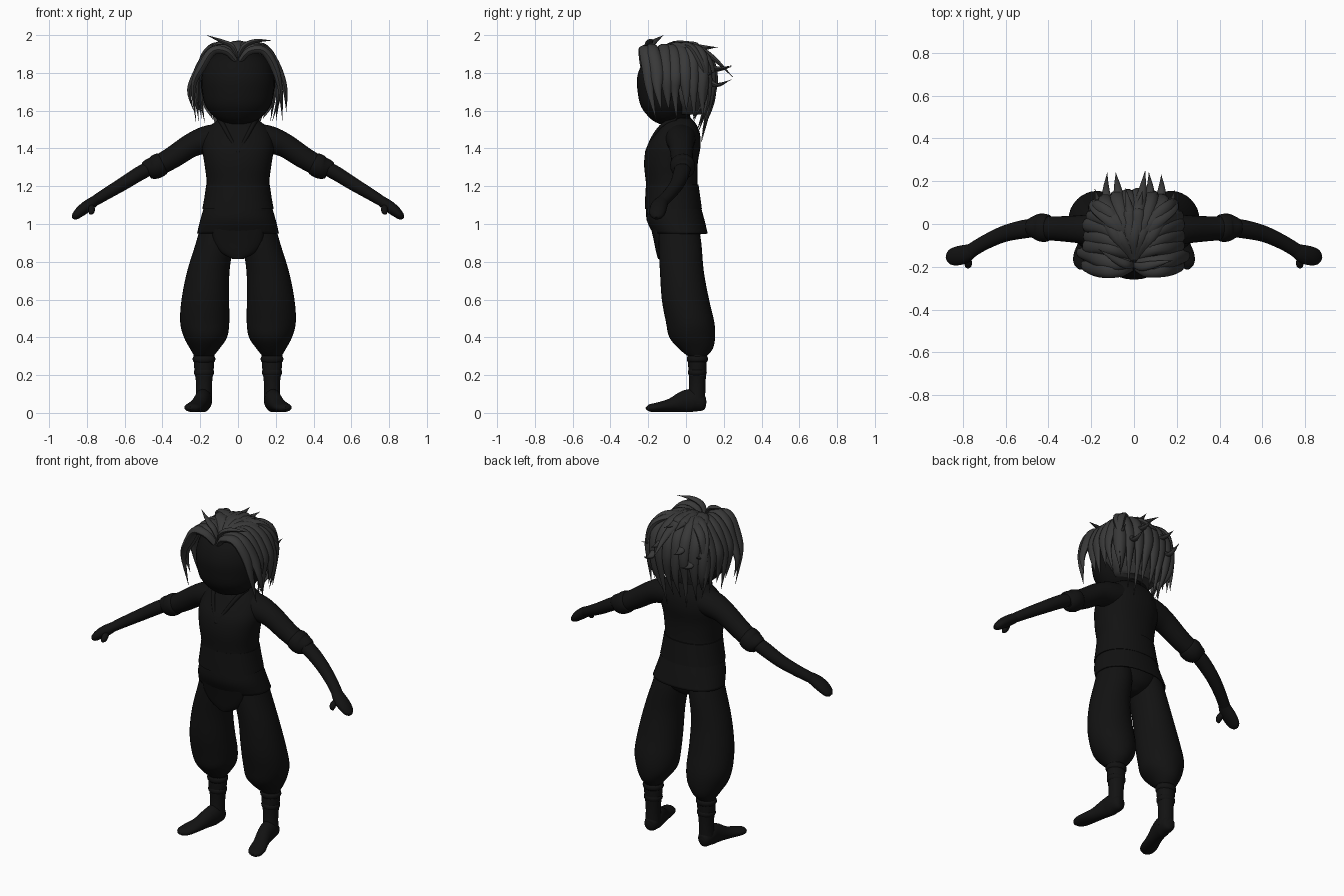
import bpy, bmesh, math, random
from mathutils import Vector

random.seed(4)

def material(name, v):
    m = bpy.data.materials.new(name)
    m.diffuse_color = (v, v, v, 1)
    return m

CLOTH = material("dark_cloth", 0.006)
HAIR = material("dark_grey", 0.04)

def spline(rows, steps):
    """Smooth interpolation through rows of numbers (Catmull-Rom)."""
    out = []
    for i in range(len(rows) - 1):
        p0, p1 = rows[max(i - 1, 0)], rows[i]
        p2, p3 = rows[i + 1], rows[min(i + 2, len(rows) - 1)]
        for k in range(steps):
            t = k / steps
            out.append([0.5 * (2 * b + (c - a) * t + (2 * a - 5 * b + 4 * c - d) * t * t
                               + (3 * b - a - 3 * c + d) * t ** 3)
                        for a, b, c, d in zip(p0, p1, p2, p3)])
    out.append(list(rows[-1]))
    return out

def tube(name, rows, mat=CLOTH, side=(0, 1, 0), flat=False, n=24, steps=4,
         cap=True, power=2.0, mirror=1):
    """Skin elliptical rings (x, y, z, half_a, half_b); flat keeps rings horizontal."""
    rows = spline([(r[0] * mirror, *r[1:]) for r in rows], steps)
    pts = [Vector(r[:3]) for r in rows]
    bm = bmesh.new()
    rings = []
    for i, r in enumerate(rows):
        if flat:
            u, v = Vector((1, 0, 0)), Vector((0, 1, 0))
        else:
            t = (pts[min(i + 1, len(pts) - 1)] - pts[max(i - 1, 0)]).normalized()
            u = Vector(side)
            u = (u - t * u.dot(t)).normalized()
            v = t.cross(u)
        ring = []
        for k in range(n):
            c, s = math.cos(2 * math.pi * k / n), math.sin(2 * math.pi * k / n)
            c = math.copysign(abs(c) ** (2 / power), c)
            s = math.copysign(abs(s) ** (2 / power), s)
            ring.append(bm.verts.new(pts[i] + u * max(r[3], .001) * c + v * max(r[4], .001) * s))
        rings.append(ring)
    for a, b in zip(rings, rings[1:]):
        for k in range(n):
            bm.faces.new((a[k], a[(k + 1) % n], b[(k + 1) % n], b[k]))
    if cap:
        bm.faces.new(rings[0])
        bm.faces.new(rings[-1])
    bmesh.ops.recalc_face_normals(bm, faces=bm.faces)
    me = bpy.data.meshes.new(name)
    bm.to_mesh(me)
    bm.free()
    me.materials.append(mat)
    ob = bpy.data.objects.new(name, me)
    bpy.context.collection.objects.link(ob)
    bpy.context.view_layer.objects.active = ob
    bpy.ops.object.select_all(action='DESELECT')
    ob.select_set(True)
    bpy.ops.object.shade_smooth_by_angle(angle=math.radians(50))
    return ob

# Head and neck
tube("head", [(0, -.10, 1.53, .04, .04), (0, -.095, 1.555, .11, .09), (0, -.087, 1.62, .17, .15),
              (0, -.078, 1.70, .19, .178), (0, -.075, 1.78, .192, .183), (0, -.07, 1.86, .165, .155),
              (0, -.06, 1.91, .10, .10), (0, -.06, 1.925, .01, .01)], flat=True, n=32)
tube("neck", [(0, -.03, 1.48, .07, .06), (0, -.04, 1.60, .065, .06)], flat=True)

# Jacket body, sash and flared skirt
tube("jacket", [(0, -.035, 1.56, .09, .06), (0, -.037, 1.53, .135, .09), (0, -.045, 1.48, .175, .118),
                (0, -.065, 1.41, .19, .142), (0, -.08, 1.32, .178, .142), (0, -.075, 1.20, .165, .136),
                (0, -.068, 1.07, .182, .145)], flat=True, n=36, power=2.2)
tube("sash", [(0, -.073, 1.21, .168, .139), (0, -.07, 1.14, .178, .146), (0, -.067, 1.08, .189, .151)],
     flat=True, n=36, power=2.2)
skirt = tube("jacket_skirt", [(0, -.066, 1.09, .18, .145), (0, -.055, 1.02, .20, .153),
                              (0, -.03, .95, .217, .145)], flat=True, n=36, cap=False, power=2.2)
skirt.modifiers.new("thickness", 'SOLIDIFY').thickness = .008
tube("front_flap", [(0, -.17, 1.09, .11, .035), (0, -.155, 1.0, .135, .035), (0, -.135, .91, .13, .035),
                    (0, -.13, .85, .09, .028), (0, -.13, .815, .03, .018)], flat=True)
tube("hips", [(0, -.05, 1.08, .17, .12), (0, -.035, .98, .18, .115), (0, -.03, .91, .12, .095),
              (0, -.03, .87, .03, .05)], flat=True)

for s, tag in ((1, "left"), (-1, "right")):
    # Collar edge
    tube("collar_" + tag, [(.10, -.05, 1.555, .012, .012), (.08, -.12, 1.525, .012, .012),
                           (.045, -.173, 1.46, .01, .01), (0, -.21, 1.38, .008, .008)],
         n=10, mirror=s)
    # Sleeve, rolled cuff, forearm
    tube("sleeve_" + tag, [(.08, -.03, 1.46, .085, .075), (.17, -.028, 1.445, .078, .073),
                           (.25, -.025, 1.415, .066, .063), (.35, -.022, 1.35, .058, .058),
                           (.44, -.018, 1.30, .055, .053)], mirror=s)
    tube("cuff_" + tag, [(.395, -.02, 1.325, .045, .045), (.405, -.02, 1.32, .063, .06),
                         (.44, -.016, 1.30, .065, .062), (.475, -.015, 1.293, .05, .05),
                         (.485, -.015, 1.288, .04, .04)], mirror=s)
    tube("forearm_" + tag, [(.44, -.015, 1.31, .043, .038), (.52, -.025, 1.268, .043, .038),
                            (.61, -.047, 1.212, .038, .035), (.70, -.088, 1.158, .034, .031),
                            (.77, -.13, 1.115, .033, .027)], mirror=s)
    # Mitten-like hand and thumb
    tube("hand_" + tag, [(.75, -.12, 1.128, .031, .026), (.79, -.14, 1.10, .043, .031),
                         (.83, -.15, 1.07, .044, .029), (.86, -.155, 1.043, .034, .021),
                         (.873, -.157, 1.03, .012, .01)], mirror=s)
    tube("thumb_" + tag, [(.79, -.145, 1.10, .018, .018), (.775, -.18, 1.08, .018, .018),
                          (.778, -.195, 1.062, .015, .015), (.785, -.20, 1.052, .004, .004)],
         side=(1, 0, 0), n=12, mirror=s)
    # Baggy trouser leg
    tube("trouser_leg_" + tag, [(.10, -.04, 1.02, .09, .10), (.123, -.032, .90, .10, .113),
                                (.157, -.022, .75, .112, .116), (.173, -.003, .60, .126, .125),
                                (.176, .022, .48, .130, .128), (.172, .033, .40, .114, .121),
                                (.176, .052, .34, .078, .09), (.18, .06, .30, .05, .05)],
         flat=True, n=32, mirror=s)
    # Lower leg with wrapped bands
    tube("shin_" + tag, [(.18, .06, .33, .055, .05), (.18, .06, .24, .052, .048),
                         (.18, .06, .15, .042, .043), (.182, .055, .05, .044, .046)],
         flat=True, mirror=s)
    for z, r in ((.285, .059), (.215, .053)):
        tube("leg_wrap_" + tag, [(.18, .06, z + .02, r - .01, r - .012), (.18, .06, z + .008, r, r - .004),
                                 (.18, .06, z - .008, r, r - .004), (.18, .06, z - .02, r - .01, r - .012)],
             flat=True, mirror=s)
    # Foot turned outward
    tube("foot_" + tag, [(.178, .104, .045, .015, .02), (.18, .09, .048, .036, .04),
                         (.184, .04, .064, .046, .060), (.192, -.01, .060, .043, .057),
                         (.212, -.08, .041, .043, .036), (.235, -.15, .030, .048, .025),
                         (.248, -.19, .026, .036, .02), (.252, -.212, .025, .008, .006)],
         side=(1, 0, 0), mirror=s)

# Hair scalp and locks
tube("scalp", [(0, .0, 1.58, .12, .08), (0, 0, 1.66, .182, .125), (0, -.005, 1.78, .196, .135),
               (0, -.03, 1.87, .165, .14), (0, -.05, 1.925, .08, .09), (0, -.05, 1.935, .01, .01)],
     HAIR, flat=True)

def lock(path, w, mirror=1, side=(0, 1, 0), jit=.008):
    """Tapered, slightly flattened lock ending in a point."""
    m = len(path) - 1
    prof = lambda t: w * (min(1, .6 + 1.4 * t) if t < .6 else max(0, (1 - t) / .4) ** .8)
    rows = []
    for i, p in enumerate(path):
        q = [c + random.uniform(-jit, jit) * (i / m) for c in p]
        rows.append((*q, prof(i / m), prof(i / m) * .65))
    tube("hair_lock", rows, HAIR, side=side, n=10, steps=5, mirror=mirror)

for s in (1, -1):
    # Fringe sweeping up and out over the temples
    lock([(.01, -.20, 1.86), (.06, -.215, 1.915), (.13, -.215, 1.915), (.195, -.20, 1.84),
          (.23, -.185, 1.72), (.225, -.165, 1.54)], .036, s, jit=.012)
    lock([(.01, -.18, 1.88), (.07, -.185, 1.93), (.15, -.17, 1.91), (.21, -.155, 1.82),
          (.25, -.14, 1.70), (.245, -.13, 1.60)], .036, s, jit=.014)
    # Side locks hanging over the ears
    for y, z in ((-.11, 1.60), (-.065, 1.55), (-.015, 1.60), (.03, 1.55), (.075, 1.54)):
        x = .215 - max(0, y) * .35
        lock([(.02, -.15, 1.895), (.09, y * .7 - .04, 1.935), (.16, y, 1.895), (x, y + .005, 1.79),
              (x + .005, y + .01, 1.69), (x - .015, y + .02, z)], .034, s)
    # Back locks hanging to the nape
    for x, z in ((.025, 1.50), (.075, 1.44), (.125, 1.49), (.165, 1.56)):
        y = .145 - x * x * 1.8
        lock([(.005, -.12, 1.91), (x * .6, .0, 1.945), (x, y - .03, 1.88), (x * 1.05, y, 1.77),
              (x, y - .01, 1.64), (x * .85, y - .06, z)], .034, s, side=(1, 0, 0))
    # Upper spikes flicking backward
    for x, y, z in ((.03, .16, 1.94), (.07, .245, 1.83), (.12, .23, 1.76), (.165, .16, 1.80)):
        lock([(.005, -.16, 1.90), (x * .5, -.06, 1.945), (x * .8, .04, z * .3 + 1.36),
              (x, y - .09, z - .01), (x * 1.1, y, z)], .03, s, side=(1, 0, 0), jit=.012)
# Centre spike and standing tufts
lock([(0, -.16, 1.90), (0, -.06, 1.95), (.02, .05, 1.94), (.04, .15, 1.87), (.05, .25, 1.77)],
     .03, side=(1, 0, 0))
lock([(0, -.19, 1.88), (-.03, -.19, 1.94), (-.08, -.17, 1.965), (-.165, -.12, 2.0)], .02, jit=.001)
lock([(0, -.19, 1.88), (.03, -.20, 1.94), (.09, -.19, 1.968), (.18, -.17, 1.972)], .02, jit=.001)
